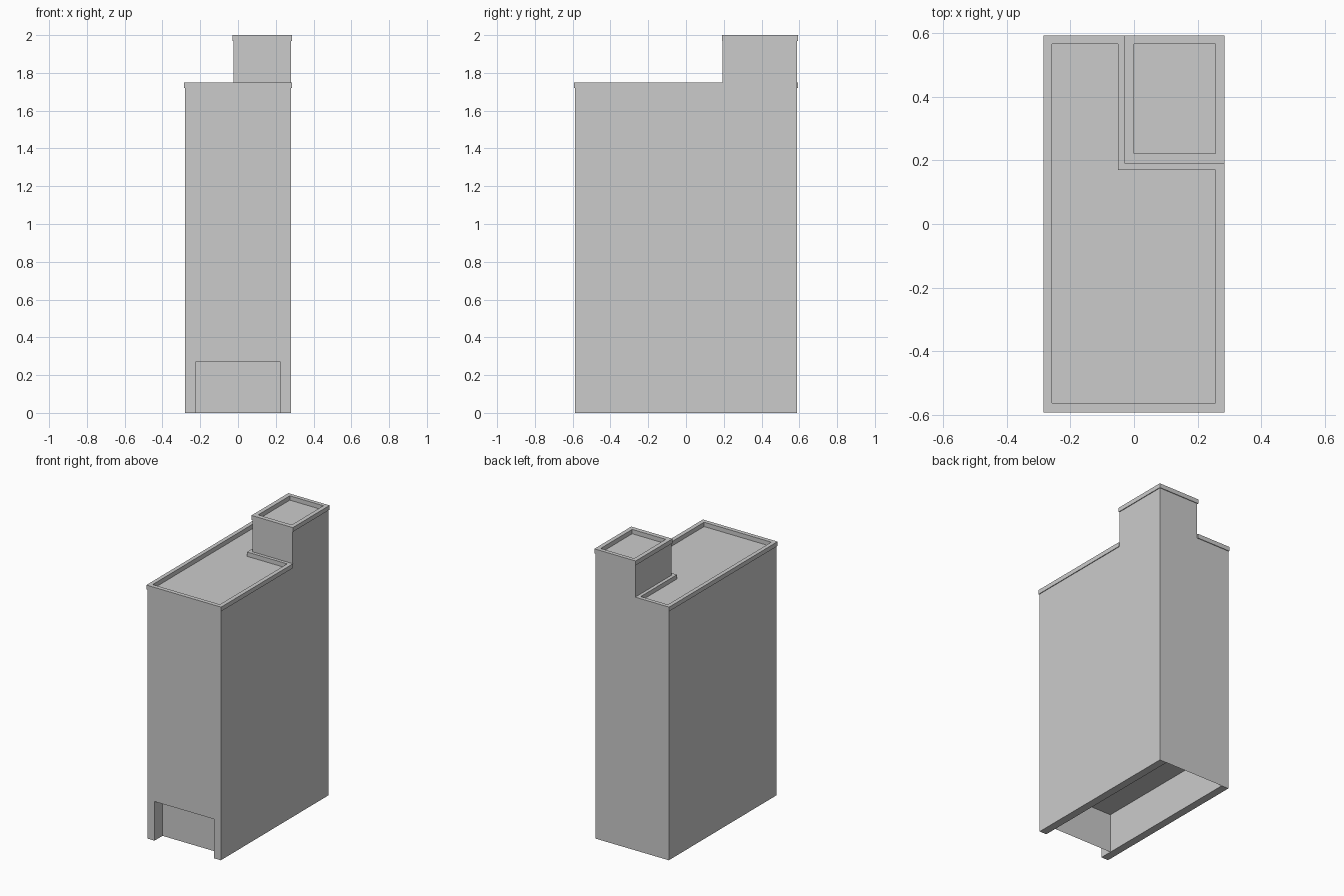
import bpy, bmesh

if "Cube" in bpy.data.objects:
    bpy.data.objects.remove(bpy.data.objects["Cube"])


def finish(name, bm):
    bmesh.ops.recalc_face_normals(bm, faces=bm.faces)
    me = bpy.data.meshes.new(name)
    bm.to_mesh(me)
    bm.free()
    ob = bpy.data.objects.new(name, me)
    bpy.context.collection.objects.link(ob)
    return ob


def extrude(name, points, offset):
    """Closed prism from a 3D outline and an extrusion vector."""
    bm = bmesh.new()
    face = bm.faces.new([bm.verts.new(p) for p in points])
    res = bmesh.ops.extrude_face_region(bm, geom=[face], use_keep_orig=True)
    bmesh.ops.translate(bm, vec=offset,
                        verts=[v for v in res["geom"] if isinstance(v, bmesh.types.BMVert)])
    return finish(name, bm)


def parapet(name, outer, inner, z0, z1):
    """Rim with rectangular section between two matching outlines."""
    bm = bmesh.new()
    loops = [[bm.verts.new((x, y, z)) for x, y in pts]
             for pts, z in ((outer, z0), (outer, z1), (inner, z1), (inner, z0))]
    n = len(outer)
    for k in range(4):
        a, b = loops[k], loops[(k + 1) % 4]
        for i in range(n):
            j = (i + 1) % n
            bm.faces.new((a[i], a[j], b[j], b[i]))
    return finish(name, bm)


def rect(x0, x1, y0, y1):
    return [(x0, y0), (x1, y0), (x1, y1), (x0, y1)]


W, D = 0.28, 0.587            # half width and half depth of the walls
OW, OD = 0.285, 0.592         # same, at the projecting rims
ROOF, RIM = 1.72, 1.75
JAMB, HEAD = 0.226, 0.27      # ground floor opening

# Main block: inverted U outline, hollow ground floor
outline = [(-W, 0), (-JAMB, 0), (-JAMB, HEAD), (JAMB, HEAD),
           (JAMB, 0), (W, 0), (W, ROOF), (-W, ROOF)]
extrude("main_block", [(x, -D, z) for x, z in outline], (0, 2 * D, 0))

# Recessed front panel and rear wall closing the ground floor
for name, y in (("entrance_panel", -0.5), ("rear_wall", D)):
    bm = bmesh.new()
    bm.faces.new([bm.verts.new((x, y, z)) for x, z in rect(-JAMB, JAMB, 0, HEAD)])
    finish(name, bm)

# Stair tower on the rear right corner
extrude("roof_tower", [(x, y, ROOF) for x, y in rect(-0.025, W, 0.194, D)],
        (0, 0, 1.97 - ROOF))

# L-shaped rim around the main roof
outer = [(-OW, -OD), (OW, -OD), (OW, 0.192), (-0.027, 0.192), (-0.027, OD), (-OW, OD)]
inner = [(-0.257, -0.563), (0.256, -0.563), (0.256, 0.17), (-0.05, 0.17),
         (-0.05, 0.565), (-0.257, 0.565)]
parapet("main_roof_rim", outer, inner, ROOF, RIM)

# Rim around the tower roof
parapet("tower_roof_rim", rect(-0.03, OW, 0.19, OD),
        rect(0.0, 0.256, 0.221, 0.565), 1.97, 2.0)
